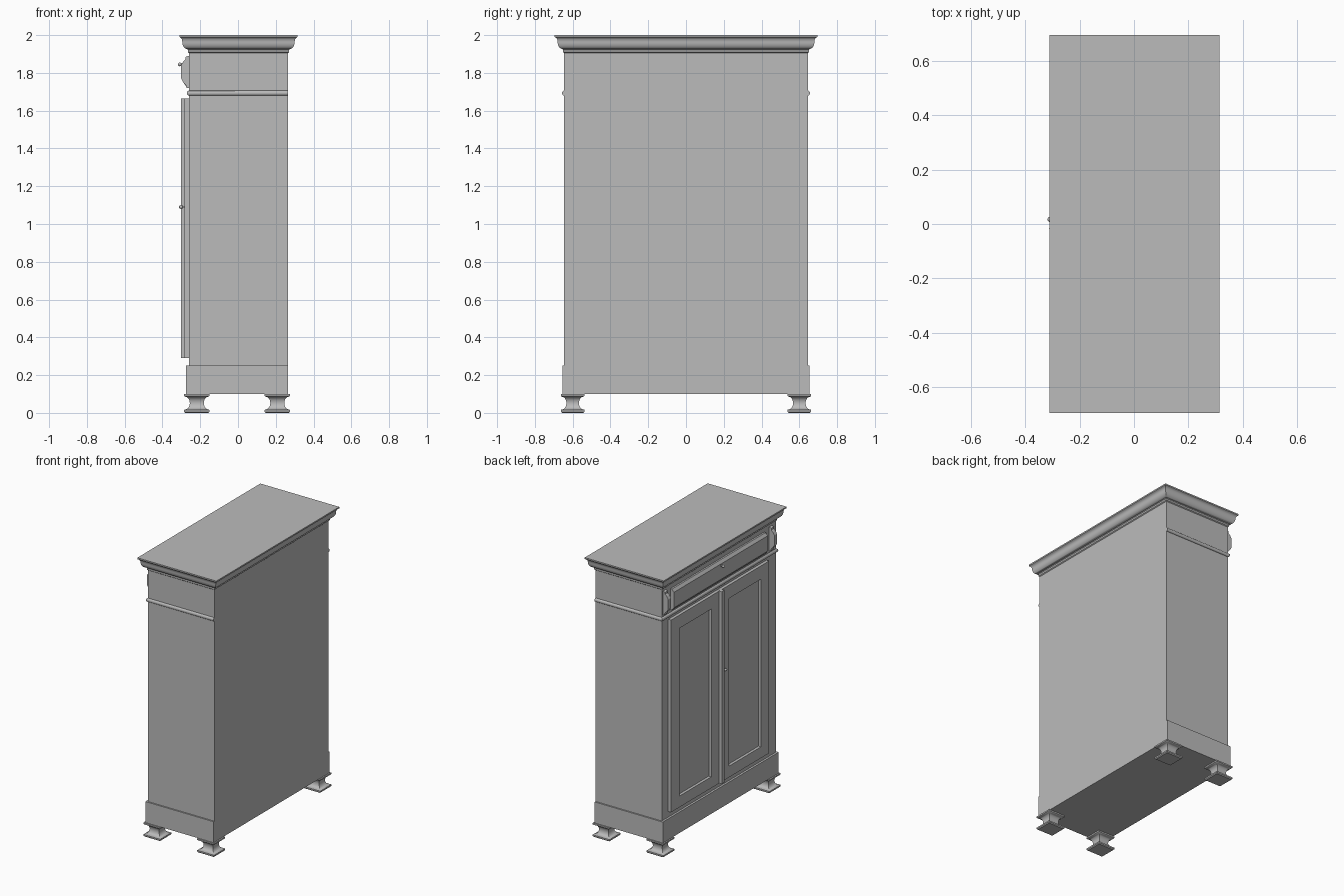
import bpy, bmesh, math
from mathutils import Vector

if "Cube" in bpy.data.objects:
    bpy.data.objects.remove(bpy.data.objects["Cube"], do_unlink=True)

paint = bpy.data.materials.new("plain grey")
paint.use_nodes = True
GREY = (0.5, 0.5, 0.5, 1)
paint.diffuse_color = GREY
paint.node_tree.nodes["Principled BSDF"].inputs["Base Color"].default_value = GREY


def finish(name, bm, smooth=False):
    bmesh.ops.recalc_face_normals(bm, faces=bm.faces)
    mesh = bpy.data.meshes.new(name)
    bm.to_mesh(mesh)
    bm.free()
    mesh.materials.append(paint)
    obj = bpy.data.objects.new(name, mesh)
    bpy.context.collection.objects.link(obj)
    if smooth:
        bpy.ops.object.select_all(action="DESELECT")
        obj.select_set(True)
        bpy.context.view_layer.objects.active = obj
        bpy.ops.object.shade_smooth_by_angle(angle=math.radians(35))
    return obj


def loft(name, x, y, profile, back=1, smooth=False):
    """Stack rectangles grown by each (offset, height); back scales growth at the rear."""
    bm = bmesh.new()
    rings = []
    for off, z in profile:
        x0, x1 = x[0] - off, x[1] + off * back
        y0, y1 = y[0] - off, y[1] + off
        rings.append([bm.verts.new((px, py, z)) for px, py in
                      ((x0, y0), (x1, y0), (x1, y1), (x0, y1))])
    for a, b in zip(rings, rings[1:]):
        for i in range(4):
            j = (i + 1) % 4
            bm.faces.new((a[i], a[j], b[j], b[i]))
    bm.faces.new(rings[0])
    bm.faces.new(rings[-1])
    return finish(name, bm, smooth)


def box(name, x, y, z):
    return loft(name, x, y, [(0, z[0]), (0, z[1])])


def extrude_y(name, outline, y0, y1):
    bm = bmesh.new()
    face = bm.faces.new([bm.verts.new((x, y0, z)) for x, z in outline])
    new = bmesh.ops.extrude_face_region(bm, geom=[face])["geom"]
    bmesh.ops.translate(bm, vec=(0, y1 - y0, 0),
                        verts=[v for v in new if isinstance(v, bmesh.types.BMVert)])
    return finish(name, bm)


FRONT, REAR, SIDE = -0.26, 0.265, 0.645
MID = 0.017           # centre line of the doors and drawer
body_x, body_y = (FRONT, REAR), (-SIDE, SIDE)

# Carcass and plinth
box("carcass", body_x, body_y, (0.1, 1.95))
box("plinth", (-0.275, REAR), (-0.655, 0.655), (0.1, 0.25))

# Half-round bead under the drawer, flush at the rear
bead = [(0.011 * math.sin(math.pi * i / 8), 1.693 - 0.013 * math.cos(math.pi * i / 8))
        for i in range(9)]
loft("bead", body_x, body_y, bead, back=0, smooth=True)

# Cornice: fillet, ovolo, cove and top slab
cornice = [(0, 1.905), (0.006, 1.91), (0.006, 1.922)]
for i in range(9):
    a = math.pi / 2 * i / 8
    cornice.append((0.01 + 0.025 * math.sin(a), 1.965 - 0.038 * math.cos(a)))
cornice += [(0.037, 1.978), (0.042, 1.985), (0.05, 1.99), (0.05, 2.0)]
loft("cornice", body_x, body_y, cornice, smooth=True)

# Four square feet with hollow sides
foot = [(-0.006, 0), (0, 0.006), (0, 0.016)]
for i in range(11):
    a = math.pi * i / 10
    foot.append((-0.005 - 0.025 * math.sin(a), 0.052 - 0.034 * math.cos(a)))
foot += [(0, 0.09), (0, 0.1)]
for xn, cx in (("front", -0.218), ("rear", 0.208)):
    for yn, cy in (("right", -0.6), ("left", 0.6)):
        loft(f"{xn}_{yn}_foot", (cx - 0.067, cx + 0.067), (cy - 0.063, cy + 0.063),
             foot, smooth=True)

# Pair of framed doors with sunk panels
DOOR = (-0.282, FRONT)
LOW, HIGH = 0.29, 1.665
P_LOW, P_HIGH = 0.37, 1.57
for label, s in (("left", 1), ("right", -1)):
    def span(a, b):
        return tuple(sorted((MID + s * a, MID + s * b)))
    box(f"{label}_door_inner_stile", DOOR, span(0.001, 0.1), (LOW, HIGH))
    box(f"{label}_door_outer_stile", DOOR, span(0.462, 0.555), (LOW, HIGH))
    box(f"{label}_door_bottom_rail", DOOR, span(0.1, 0.462), (LOW, P_LOW))
    box(f"{label}_door_top_rail", DOOR, span(0.1, 0.462), (P_HIGH, HIGH))
    box(f"{label}_door_panel", (-0.262, FRONT), span(0.1, 0.462), (P_LOW, P_HIGH))

# Cover strip where the doors meet
box("door_cover_strip", (-0.302, -0.282), (MID - 0.02, MID + 0.01), (LOW, HIGH))

# Shaped brackets at both ends of the drawer
bracket = [(FRONT, 1.72), (-0.272, 1.72), (-0.275, 1.735), (-0.29, 1.75), (-0.302, 1.772),
           (-0.302, 1.84), (-0.29, 1.86), (-0.277, 1.872), (-0.277, 1.885), (FRONT, 1.89)]
for label, s in (("left", 1), ("right", -1)):
    cy = MID + s * 0.6
    extrude_y(f"{label}_bracket", bracket, cy - 0.015, cy + 0.015)

# Drawer front with sloped edges
drawer = [(FRONT, 1.725), (-0.272, 1.725), (-0.287, 1.745), (-0.287, 1.855),
          (-0.272, 1.875), (FRONT, 1.875)]
extrude_y("drawer_front", drawer, MID - 0.53, MID + 0.53)

# Small round pulls on short stems
for name, root, x, y, z in (("drawer_pull", -0.285, -0.308, MID, 1.845),
                            ("door_pull", -0.28, -0.302, MID - 0.035, 1.09)):
    bm = bmesh.new()
    bmesh.ops.create_uvsphere(bm, u_segments=16, v_segments=10, radius=0.01)
    bmesh.ops.translate(bm, verts=bm.verts, vec=Vector((x, y, z)))
    finish(name, bm, smooth=True)
    box(f"{name}_stem", (x, root), (y - 0.004, y + 0.004), (z - 0.004, z + 0.004))
